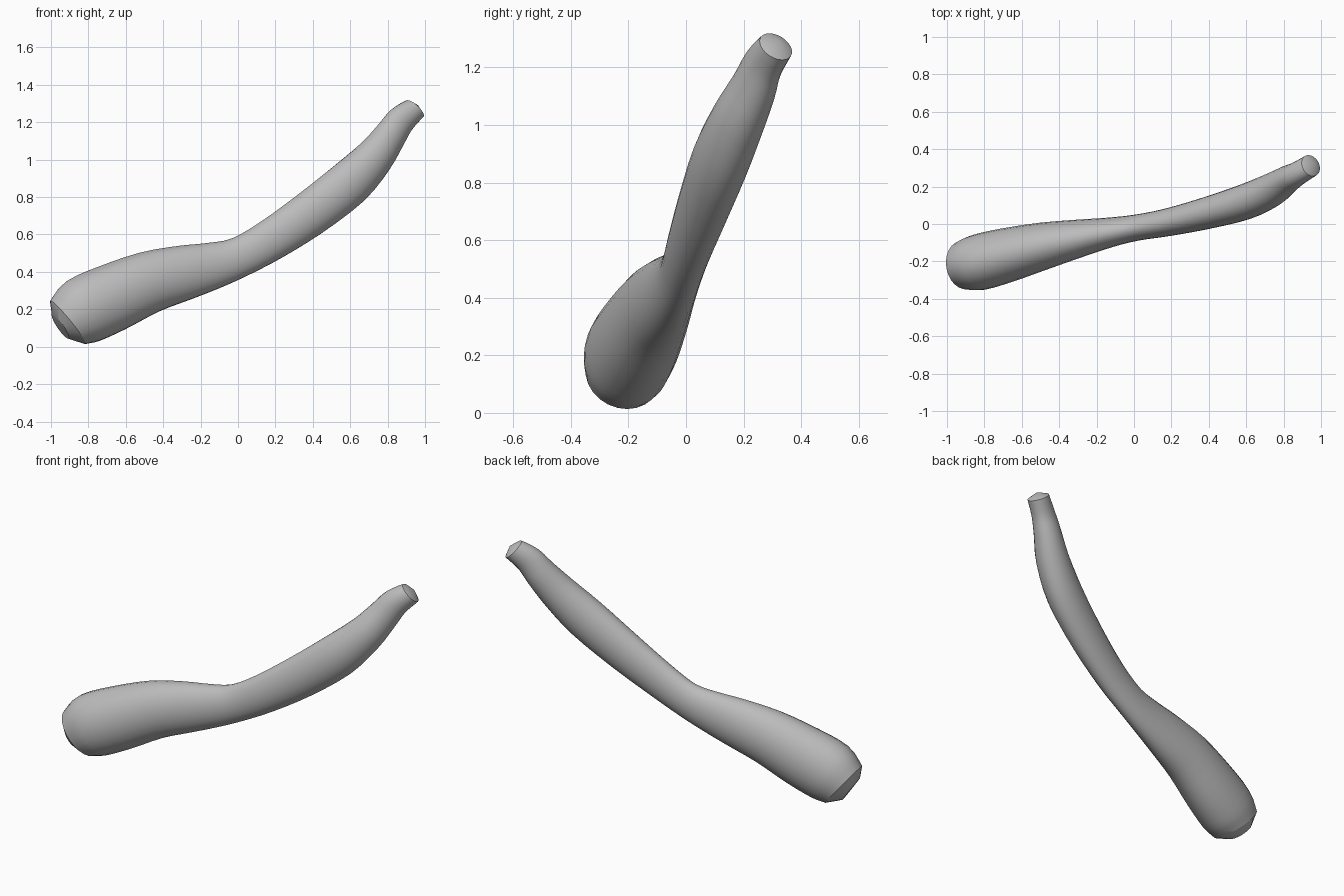
import bpy
import bmesh
from math import cos, sin, pi
from mathutils import Vector

if "Cube" in bpy.data.objects:
    bpy.data.objects.remove(bpy.data.objects["Cube"])

SIDES = 24
STEPS = 3

# Stations along the limb: centre x, y, z, side radius, upright radius
STATIONS = [
    (-.91, -.22, .13, .13, .15),
    (-.83, -.205, .19, .15, .183),
    (-.675, -.165, .26, .145, .183),
    (-.475, -.115, .345, .125, .166),
    (-.285, -.075, .396, .1, .147),
    (-.13, -.045, .434, .08, .125),
    (.01, -.02, .48, .07, .108),
    (.175, .008, .57, .074, .112),
    (.38, .056, .707, .085, .122),
    (.59, .117, .87, .095, .125),
    (.732, .18, 1.015, .09, .106),
    (.815, .235, 1.13, .075, .09),
    (.872, .268, 1.21, .064, .08),
    (.945, .312, 1.272, .06, .064),
]


def smooth_path(points):
    """Pass a Catmull-Rom curve through the stations."""
    pts = [Vector(p) for p in points]
    ext = [2 * pts[0] - pts[1]] + pts + [2 * pts[-1] - pts[-2]]
    out = []
    for a, b, c, d in zip(ext, ext[1:], ext[2:], ext[3:]):
        for k in range(STEPS):
            t = k / STEPS
            out.append(.5 * (2 * b + (c - a) * t + (2 * a - 5 * b + 4 * c - d) * t * t
                             + (3 * b - a - 3 * c + d) * t ** 3))
    return out + [pts[-1]]


def add_ring(bm, station, tangent):
    """Ellipse of vertices square to the tangent."""
    side = tangent.cross(Vector((0, 0, 1))).normalized()
    up = side.cross(tangent).normalized()
    centre = Vector(station[:3])
    ring = []
    for i in range(SIDES):
        a = 2 * pi * i / SIDES
        ring.append(bm.verts.new(centre + side * station[3] * cos(a) + up * station[4] * sin(a)))
    return ring


path = smooth_path(STATIONS)
centres = [Vector(p[:3]) for p in path]
bm = bmesh.new()

# Limb body and its bevelled lower end
low_dir = Vector((.26, .07, .18)).normalized()
rings = [add_ring(bm, (-.95, -.235, .108, .075, .078), low_dir)]
last = len(path) - 1
for i, station in enumerate(path):
    tangent = centres[min(i + 2, last)] - centres[max(i - 2, 0)]
    if i == last:
        tangent = Vector((.085, .05, .095))
    rings.append(add_ring(bm, station, tangent.normalized()))
for r, s in zip(rings, rings[1:]):
    for i in range(SIDES):
        j = (i + 1) % SIDES
        bm.faces.new((r[i], r[j], s[j], s[i]))
bm.faces.new(rings[0])

# Shallow pointed cap on the thin end
tip = bm.verts.new(centres[-1] + Vector((.017, .01, .019)))
for i in range(SIDES):
    bm.faces.new((rings[-1][i], rings[-1][(i + 1) % SIDES], tip))
bmesh.ops.recalc_face_normals(bm, faces=bm.faces)

mesh = bpy.data.meshes.new("curved_limb")
bm.to_mesh(mesh)
bm.free()
limb = bpy.data.objects.new("curved_limb", mesh)
bpy.context.collection.objects.link(limb)

# Plain grey surface
grey = bpy.data.materials.new("plain_grey")
grey.use_nodes = True
colour = (.5, .5, .5, 1)
grey.diffuse_color = colour
grey.node_tree.nodes["Principled BSDF"].inputs["Base Color"].default_value = colour
mesh.materials.append(grey)

bpy.context.view_layer.objects.active = limb
limb.select_set(True)
bpy.ops.object.shade_smooth_by_angle(angle=pi / 6)
